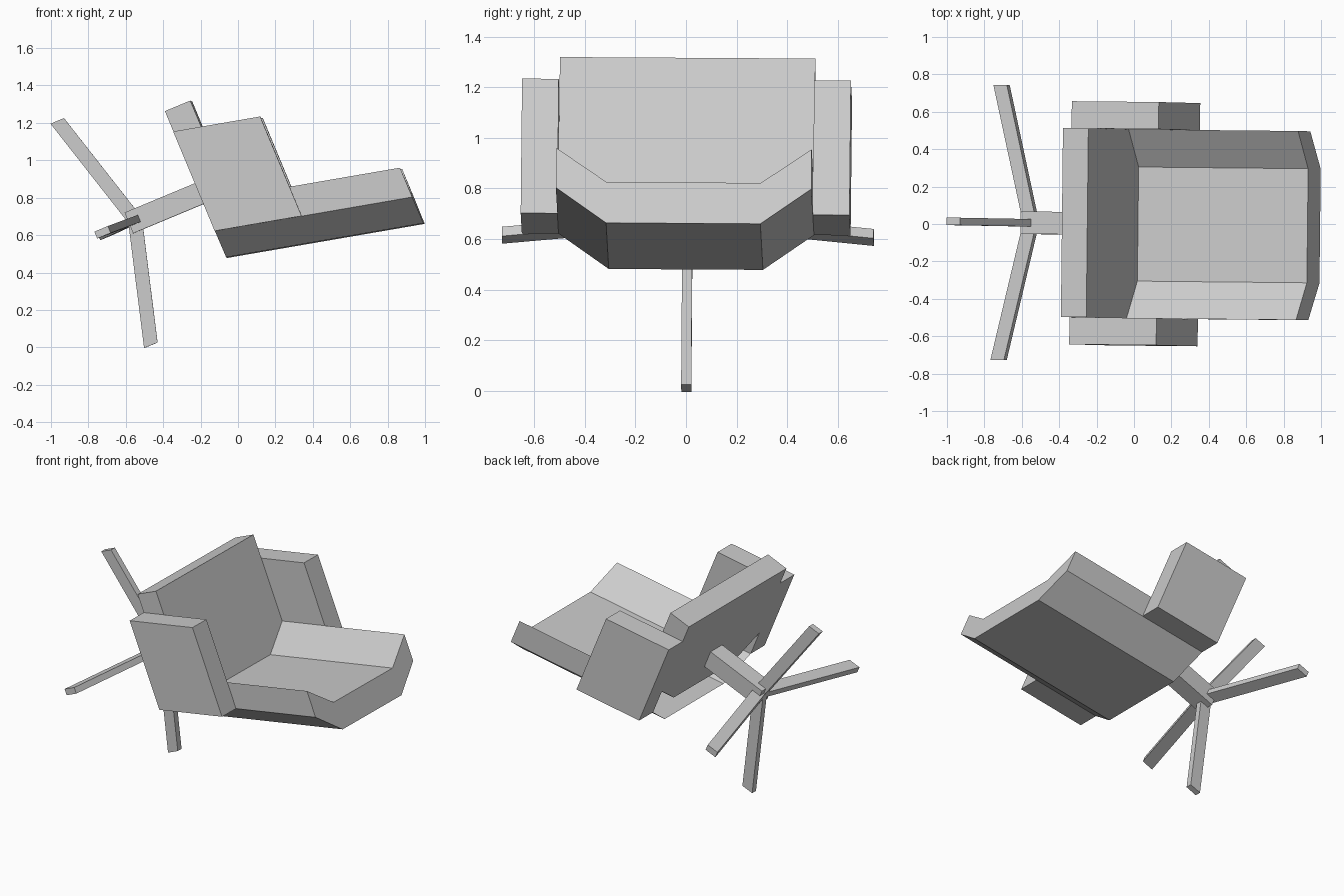
import bpy, bmesh
from mathutils import Vector

if "Cube" in bpy.data.objects:
    bpy.data.objects.remove(bpy.data.objects["Cube"])

grey = bpy.data.materials.new("plain grey")
grey.diffuse_color = (0.6, 0.6, 0.6, 1)
grey.use_nodes = True
grey.node_tree.nodes["Principled BSDF"].inputs["Base Color"].default_value = grey.diffuse_color

# Directions of the tipped-over chair
AXIS = Vector((0.923, 0, 0.385))      # along the stem, towards the seat
UP = Vector((-0.385, 0, 0.923))       # across the seat plate
BACK = Vector((0.985, 0, 0.170))      # along the reclined backrest
SIDE = Vector((0, 1, 0))
ORIGIN = Vector((-0.06, 0, 0.48))     # lowest corner of the seat underside


def settle(p):
    """Slight twist of the whole fallen chair."""
    return Vector((p.x + 0.011 * p.y,
                   p.y - 0.011 * p.x + 0.006 * (p.z - 0.68),
                   p.z - 0.006 * p.y))


def loft(name, start, end, cap_start=True):
    """Solid between two matching outlines."""
    bm = bmesh.new()
    a = [bm.verts.new(settle(p)) for p in start]
    b = [bm.verts.new(settle(p)) for p in end]
    n = len(a)
    for i in range(n):
        j = (i + 1) % n
        bm.faces.new((a[i], a[j], b[j], b[i]))
    if cap_start:
        bm.faces.new(a[::-1])
    bm.faces.new(b)
    bmesh.ops.recalc_face_normals(bm, faces=bm.faces)
    mesh = bpy.data.meshes.new(name)
    bm.to_mesh(mesh)
    bm.free()
    mesh.materials.append(grey)
    obj = bpy.data.objects.new(name, mesh)
    bpy.context.collection.objects.link(obj)
    return obj


def on_plate(y, u):
    return ORIGIN + SIDE * y + UP * u


def rect(center, v, w):
    return [center - v - w, center + v - w, center + v + w, center - v + w]


# Backrest: bent slab with raised wings, open at the seat end
inner = [(-0.505, 0.32), (-0.305, 0.175), (0.305, 0.175), (0.505, 0.32)]
outer = [(0.505, 0.15), (0.305, 0.0), (-0.305, 0.0), (-0.505, 0.15)]
slab = [on_plate(y, u) for y, u in inner + outer]
loft("backrest", slab, [p + BACK * 1.071 for p in slab], cap_start=False)

# Seat: thick plate whose lower edge follows the backrest
low = [on_plate(y, u) for y, u in inner]
high = [on_plate(0.505, 0.845), on_plate(-0.505, 0.845)]
loft("seat", low + high,
     [p + BACK * 0.151 for p in low] + [p + AXIS * 0.147 for p in high])

# Armrests
for name, y0, y1 in (("armrest_right", -0.65, -0.505), ("armrest_left", 0.505, 0.65)):
    panel = [on_plate(y0, 0.15), on_plate(y1, 0.15), on_plate(y1, 0.726), on_plate(y0, 0.726)]
    loft(name, panel, [p + BACK * 0.472 for p in panel])

# Stem
foot = rect(Vector((-0.583, 0, 0.665)), SIDE * 0.06, UP * 0.06)
loft("stem", foot, [p + AXIS * 0.412 for p in foot])

# Four splayed legs around the stem
hub = Vector((-0.55, 0, 0.68))
for name, out, across, reach in (("leg_upper", UP, SIDE, 0.65), ("leg_lower", -UP, SIDE, 0.65),
                                 ("leg_left", SIDE, UP, 0.735), ("leg_right", -SIDE, UP, 0.735)):
    root = rect(hub, AXIS * 0.039, across * 0.02)
    loft(name, root, [p + out * reach - AXIS * 0.18 for p in root])
